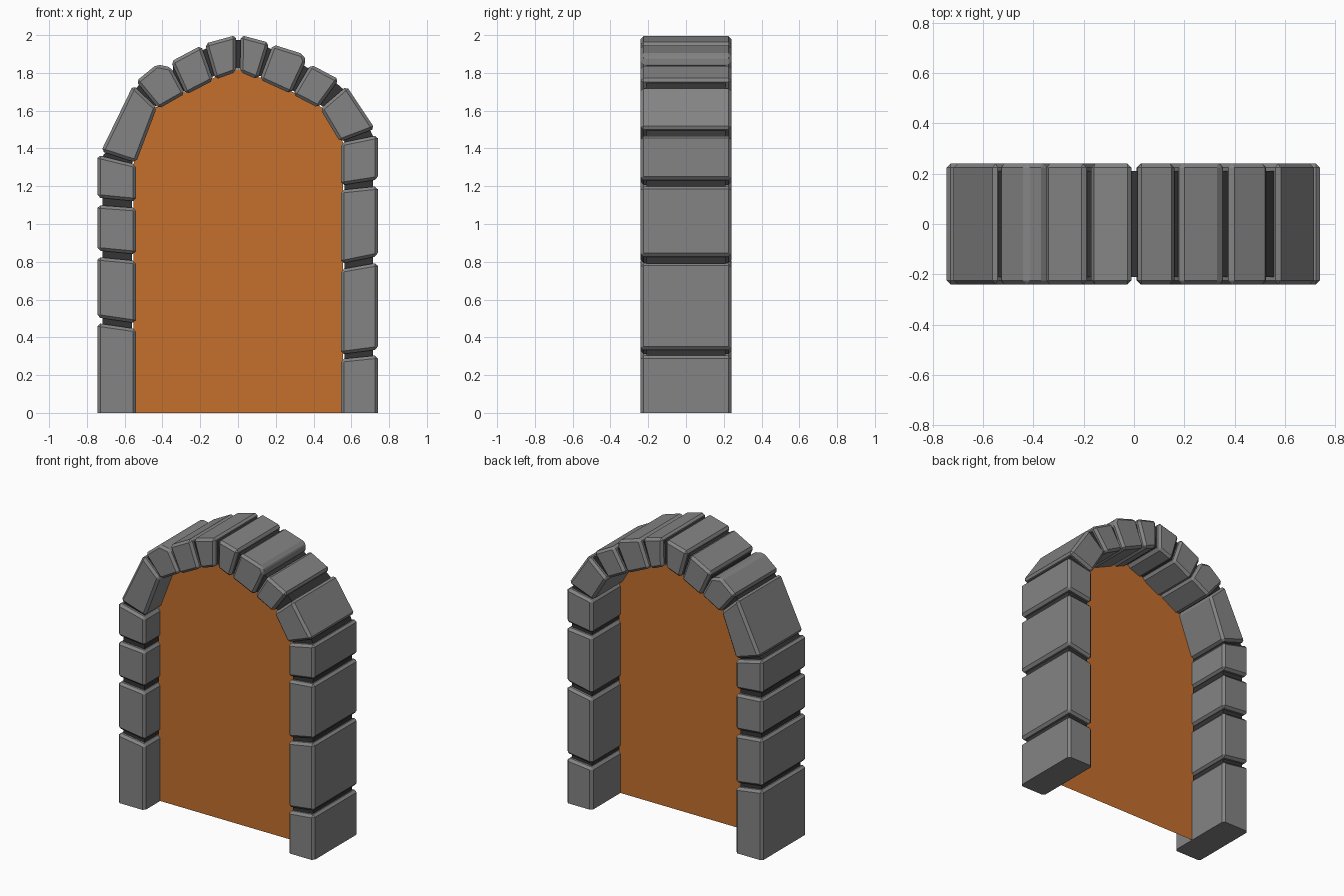
import bpy, bmesh
from mathutils import Vector

if "Cube" in bpy.data.objects:
    bpy.data.objects.remove(bpy.data.objects["Cube"])


def material(name, rgb):
    m = bpy.data.materials.new(name)
    m.diffuse_color = (*rgb, 1)
    m.use_nodes = True
    m.node_tree.nodes["Principled BSDF"].inputs["Base Color"].default_value = m.diffuse_color
    return m


stone = material("grey stone", (0.23, 0.23, 0.23))
dark = material("dark mortar", (0.035, 0.035, 0.035))
orange = material("orange door", (0.56, 0.16, 0.027))


def make(name, bm, mat):
    bmesh.ops.recalc_face_normals(bm, faces=bm.faces)
    mesh = bpy.data.meshes.new(name)
    bm.to_mesh(mesh)
    bm.free()
    mesh.materials.append(mat)
    ob = bpy.data.objects.new(name, mesh)
    bpy.context.collection.objects.link(ob)
    return ob


def prism(name, profile, half_depth, mat, bevel=0.0):
    """Extrude an (x, z) outline along y; chamfer all edges off the floor."""
    bm = bmesh.new()
    face = bm.faces.new([bm.verts.new((p[0], -half_depth, p[1])) for p in profile])
    ext = bmesh.ops.extrude_face_region(bm, geom=[face])["geom"]
    for v in ext:
        if isinstance(v, bmesh.types.BMVert):
            v.co.y = half_depth
    # extruding keeps the source face only when it is open, so close the front
    bmesh.ops.holes_fill(bm, edges=[e for e in bm.edges if e.is_boundary], sides=0)
    bmesh.ops.recalc_face_normals(bm, faces=bm.faces)
    if bevel:
        edges = [e for e in bm.edges if max(v.co.z for v in e.verts) > 0.001]
        edges = [e for e in edges if e.calc_face_angle(0) > 0.6]
        bmesh.ops.bevel(bm, geom=edges, offset=bevel, segments=1,
                        affect='EDGES', clamp_overlap=True)
        for v in bm.verts:
            v.co.z = max(v.co.z, 0)
    return make(name, bm, mat)


# jamb stones: bottom outer, bottom inner, top outer, top inner heights
left = [(0, 0, .475, .445), (.505, .475, .825, .805),
        (.86, .84, 1.1, 1.085), (1.14, 1.12, 1.365, 1.315)]
right = [(0, 0, .305, .285), (.335, .31, .795, .76),
         (.83, .79, 1.2, 1.18), (1.235, 1.205, 1.47, 1.43)]

# arch stones, left to right: inner start, outer points, inner end
arch = [
    [(-.54, 1.325), (-.725, 1.385), (-.555, 1.735), (-.43, 1.615)],
    [(-.42, 1.61), (-.54, 1.755), (-.43, 1.845), (-.355, 1.83), (-.28, 1.69)],
    [(-.275, 1.685), (-.355, 1.86), (-.195, 1.945), (-.13, 1.76)],
    [(-.12, 1.765), (-.175, 1.955), (-.01, 2.0), (-.01, 1.805)],
    [(.01, 1.805), (.015, 2.0), (.165, 1.96), (.105, 1.765)],
    [(.115, 1.765), (.185, 1.95), (.345, 1.9), (.36, 1.86), (.28, 1.69)],
    [(.29, 1.685), (.385, 1.845), (.535, 1.765), (.425, 1.615)],
    [(.435, 1.61), (.575, 1.73), (.725, 1.505), (.54, 1.435)],
]
stones = [[(-.54, bi), (-.745, bo), (-.745, to), (-.54, ti)] for bo, bi, to, ti in left]
stones += arch
stones += [[(.545, ti), (.74, to), (.74, bo), (.545, bi)] for bo, bi, to, ti in reversed(right)]

for i, s in enumerate(stones):
    prism(f"arch_stone_{i + 1}", s, 0.24, stone, 0.016)


def lerp(a, b, t):
    return tuple(Vector(a).lerp(Vector(b), t))


# recessed mortar filling each joint
for i, (a, b) in enumerate(zip(stones, stones[1:])):
    ai, ao, bi, bo = a[-1], a[-2], b[0], b[1]
    prism(f"mortar_joint_{i + 1}",
          [lerp(ai, ao, .1), lerp(bi, bo, .1), lerp(bi, bo, .87), lerp(ai, ao, .87)],
          0.21, dark)

# flat door panel filling the opening
bm = bmesh.new()
outline = []
for s in stones:
    outline += [lerp(s[0], s[1], .06), lerp(s[-1], s[-2], .06)]
bm.faces.new([bm.verts.new((x, -0.07, z)) for x, z in outline])
make("door_panel", bm, orange)
